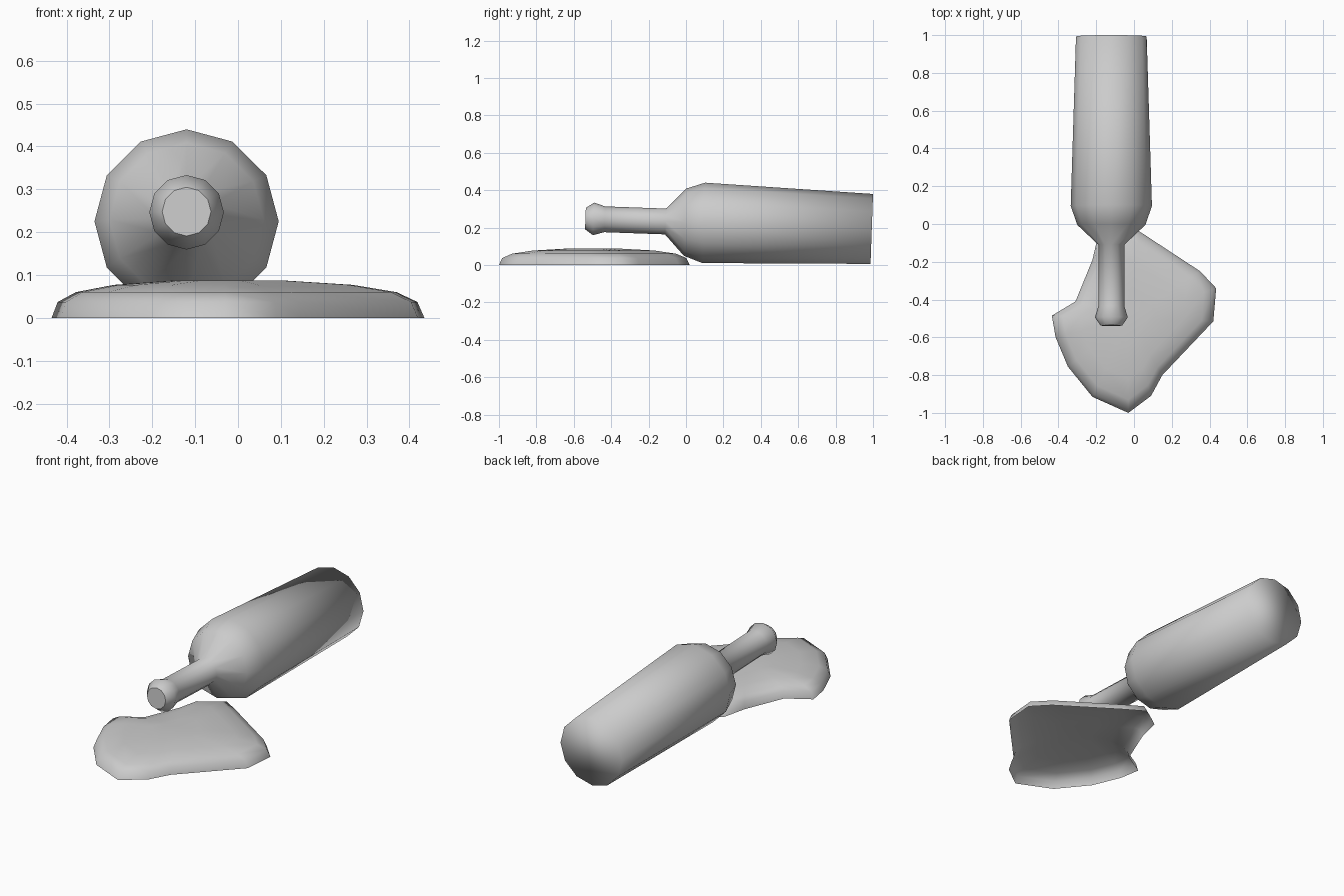
import bpy, bmesh, math

if "Cube" in bpy.data.objects:
    bpy.data.objects.remove(bpy.data.objects["Cube"])


def ring(bm, coords):
    return [bm.verts.new(c) for c in coords]


def bridge(bm, a, b):
    n = len(a)
    for i in range(n):
        bm.faces.new((a[i], a[(i + 1) % n], b[(i + 1) % n], b[i]))


def finish(bm, name):
    bmesh.ops.recalc_face_normals(bm, faces=bm.faces[:])
    for f in bm.faces:
        f.smooth = True
    me = bpy.data.meshes.new(name)
    bm.to_mesh(me)
    bm.free()
    ob = bpy.data.objects.new(name, me)
    bpy.context.collection.objects.link(ob)
    return ob


# Bottle: 12-sided lathe along y, from mouth to base (y, radius)
profile = [(-0.538, 0.057), (-0.495, 0.087), (-0.435, 0.069), (-0.11, 0.069),
           (-0.005, 0.18), (0.095, 0.215), (0.994, 0.187)]
SIDES = 12
bm = bmesh.new()
rings = []
for y, r in profile:
    angles = [2 * math.pi * i / SIDES for i in range(SIDES)]
    rings.append(ring(bm, [(r * math.sin(a), y, r * math.cos(a)) for a in angles]))
for a, b in zip(rings, rings[1:]):
    bridge(bm, a, b)
mouth = bm.faces.new(rings[0])
bm.faces.new(rings[-1])
for e in mouth.edges:
    e.smooth = False
bottle = finish(bm, "bottle")
bottle.location = (-0.12, 0, 0.2285)
bottle.rotation_euler.x = -0.036

# Spilled puddle: irregular outline shrunk upward into a low dome, open below
outline = [(0.03, -0.04), (0.35, -0.25), (0.435, -0.34), (0.42, -0.515),
           (0.15, -0.80), (0.09, -0.91), (-0.03, -1.0), (-0.22, -0.915),
           (-0.35, -0.755), (-0.415, -0.60), (-0.435, -0.485), (-0.31, -0.41),
           (-0.22, -0.19), (-0.19, -0.06), (-0.07, 0.02)]
cx, cy = -0.03, -0.5
levels = [(1.0, 0.0), (0.965, 0.037), (0.86, 0.06), (0.64, 0.077), (0.3, 0.087)]
bm = bmesh.new()
rings = [ring(bm, [(cx + (x - cx) * s, cy + (y - cy) * s, z) for x, y in outline])
         for s, z in levels]
for a, b in zip(rings, rings[1:]):
    bridge(bm, a, b)
bm.faces.new(rings[-1])
puddle = finish(bm, "puddle")
# keep the dome facing up
if sum(p.normal.z for p in puddle.data.polygons) < 0:
    puddle.data.flip_normals()
